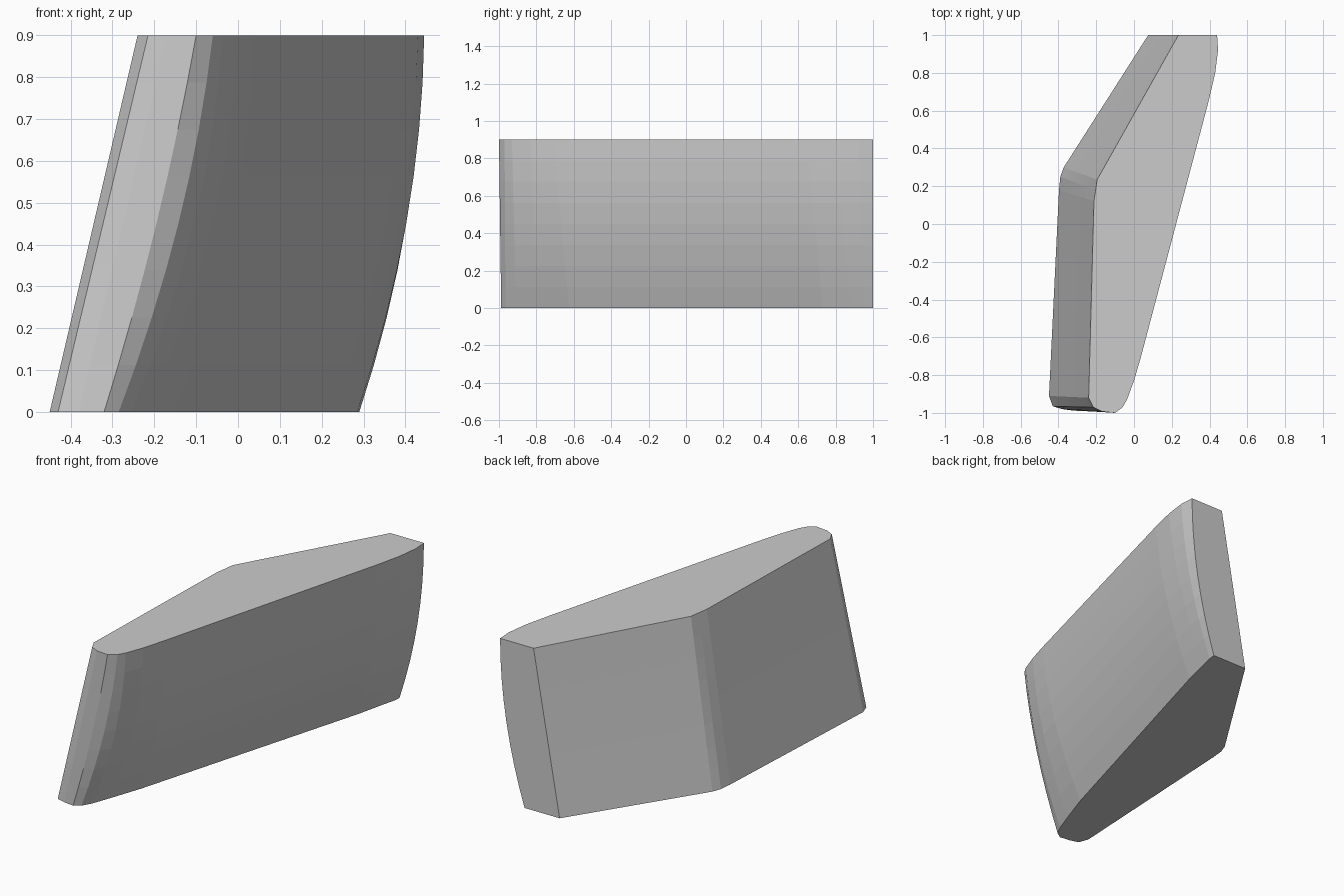
import bpy, bmesh

# Outline stations: bottom x, bottom y, top x, top y, sideways bulge at mid height
OUTLINE = [
    (0.075, 1.0, 0.235, 1.0, 0.0),         # back face
    (-0.372, 0.30, -0.195, 0.235, 0.0),    # bend on the left
    (-0.39, 0.25, -0.203, 0.18, 0.0),
    (-0.397, 0.18, -0.212, 0.12, 0.0),
    (-0.45, -0.91, -0.24, -0.92, 0.0),     # rounded nose
    (-0.43, -0.965, -0.215, -0.97, 0.0),
    (-0.38, -0.98, -0.17, -0.992, 0.0),
    (-0.32, -0.988, -0.10, -1.0, 0.015),
    (-0.285, -0.965, -0.06, -0.97, 0.03),
    (-0.255, -0.91, -0.037, -0.93, 0.04),
    (-0.215, -0.80, 0.0, -0.83, 0.045),
    (-0.155, -0.625, 0.035, -0.71, 0.045), # long right side
    (0.23, 0.73, 0.395, 0.65, 0.04),
    (0.265, 0.88, 0.43, 0.80, 0.037),
    (0.285, 0.96, 0.445, 0.92, 0.037),
    (0.29, 1.0, 0.44, 1.0, 0.037),
]
HEIGHT, STEPS = 0.9, 8

# Slanted block lofted from the bottom outline to the top outline
bm = bmesh.new()
rings = []
for s in range(STEPS + 1):
    t = s / STEPS
    rings.append([bm.verts.new((bx + (tx - bx) * t + 4 * k * t * (1 - t),
                                by + (ty - by) * t, HEIGHT * t))
                  for bx, by, tx, ty, k in OUTLINE])
n = len(OUTLINE)
for low, high in zip(rings, rings[1:]):
    for i in range(n):
        j = (i + 1) % n
        bm.faces.new((low[i], low[j], high[j], high[i]))
bm.faces.new(rings[0][::-1])
bm.faces.new(rings[-1])
bmesh.ops.recalc_face_normals(bm, faces=bm.faces[:])

mesh = bpy.data.meshes.new("slanted_block")
bm.to_mesh(mesh)
bm.free()
block = bpy.data.objects.new("slanted_block", mesh)
bpy.context.collection.objects.link(block)

# Plain grey
grey = bpy.data.materials.new("grey")
grey.diffuse_color = (0.6, 0.6, 0.6, 1)
mesh.materials.append(grey)
